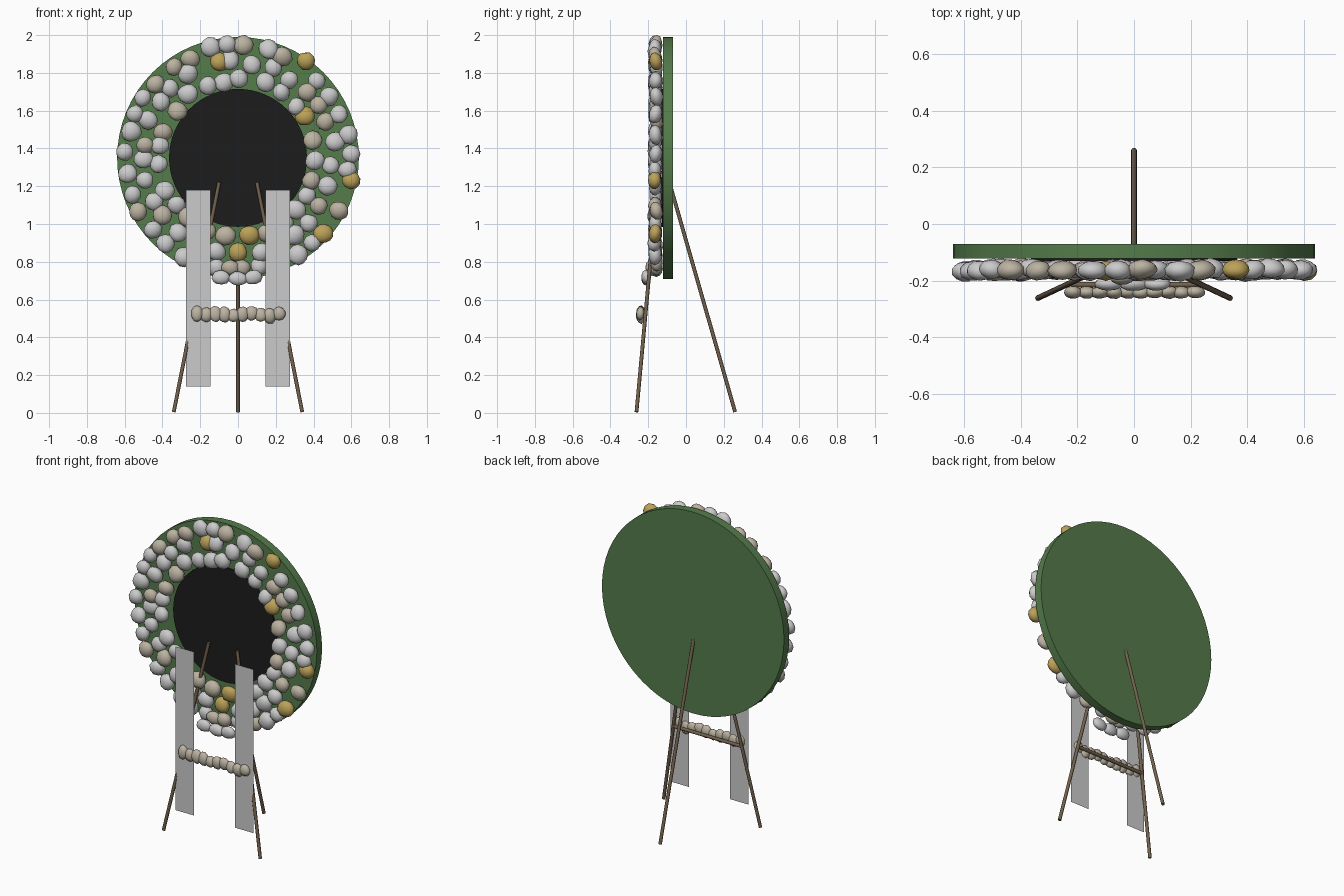
import bpy, bmesh, math, random
from mathutils import Vector, Matrix

random.seed(7)
cube = bpy.data.objects.get("Cube")
if cube:
    bpy.data.objects.remove(cube, do_unlink=True)


def material(name, rgb):
    mat = bpy.data.materials.new(name)
    mat.use_nodes = True
    mat.diffuse_color = (*rgb, 1)
    bsdf = mat.node_tree.nodes["Principled BSDF"]
    bsdf.inputs["Base Color"].default_value = (*rgb, 1)
    bsdf.inputs["Roughness"].default_value = 0.8
    return mat


GREEN = material("foliage_green", (0.09, 0.2, 0.07))
BLACK = material("black_cloth", (0.012, 0.012, 0.012))
WOOD = material("brown_wood", (0.17, 0.12, 0.075))
CREAM = material("cream_petal", (0.5, 0.45, 0.36))
GOLD = material("gold_petal", (0.5, 0.36, 0.1))


def finish(bm, name, mat=None, angle=None):
    mesh = bpy.data.meshes.new(name)
    bm.to_mesh(mesh)
    bm.free()
    obj = bpy.data.objects.new(name, mesh)
    bpy.context.collection.objects.link(obj)
    if mat:
        mesh.materials.append(mat)
    if angle:
        bpy.ops.object.select_all(action="DESELECT")
        obj.select_set(True)
        bpy.context.view_layer.objects.active = obj
        bpy.ops.object.shade_smooth_by_angle(angle=math.radians(angle))
    return obj


def rod(name, a, b, radius, mat, sides=12):
    a, b = Vector(a), Vector(b)
    axis = b - a
    turn = axis.to_track_quat("Z", "Y").to_matrix().to_4x4()
    bm = bmesh.new()
    bmesh.ops.create_cone(bm, cap_ends=True, segments=sides, radius1=radius,
                          radius2=radius, depth=axis.length,
                          matrix=Matrix.Translation((a + b) / 2) @ turn)
    return finish(bm, name, mat, 40)


# Round backing and dark centre
MID = 1.35
rod("backing_disc", (0, -0.07, MID), (0, -0.122, MID), 0.64, GREEN, 64)
rod("centre_cloth", (0, -0.12, MID), (0, -0.13, MID), 0.365, BLACK, 64)

# Tripod stand with crossbar
for side, label in ((1, "left"), (-1, "right")):
    rod("front_leg_" + label, (side * 0.34, -0.262, 0.005),
        (side * 0.1, -0.15, 1.22), 0.01, WOOD)
rod("back_leg", (0, 0.26, 0.005), (0, -0.085, 1.21), 0.01, WOOD)
rod("crossbar", (-0.235, -0.215, 0.51), (0.235, -0.215, 0.51), 0.01, WOOD)

# Hanging ribbons
for side, label in ((1, "left"), (-1, "right")):
    bm = bmesh.new()
    edges = [0.145, 0.21, 0.275]
    low = [bm.verts.new((side * x, -0.237, 0.14)) for x in edges]
    high = [bm.verts.new((side * x, -0.237, 1.18)) for x in edges]
    for i in range(2):
        bm.faces.new((low[i], low[i + 1], high[i + 1], high[i]))
    bmesh.ops.recalc_face_normals(bm, faces=bm.faces)
    finish(bm, "ribbon_" + label)

# One mesh of lumpy blossoms per colour
heads = {"white": bmesh.new(), "cream": bmesh.new(), "gold": bmesh.new()}


def blossom(kind, centre, size):
    spin = Matrix.Rotation(random.uniform(0, math.tau), 4, "Y")
    tilt = Matrix.Rotation(random.uniform(-0.2, 0.2), 4, "X")
    roll = Matrix.Rotation(random.uniform(0, math.tau), 4, (1, 1, 0))
    place = Matrix.Translation(centre) @ tilt @ Matrix.Diagonal((*size, 1)) @ spin @ roll
    new = bmesh.ops.create_icosphere(heads[kind], subdivisions=2, radius=1)["verts"]
    lumps = [Vector([random.gauss(0, 1) for _ in "xyz"]).normalized() for _ in range(5)]
    for v in new:
        bump = max(v.co.normalized().dot(d) for d in lumps)
        v.co = place @ (v.co * (0.9 + 0.14 * max(bump, 0) ** 3))


# Three staggered rings of blossoms
spots = []
for radius, count in ((0.595, 35), (0.508, 29), (0.42, 25)):
    start = random.random()
    for i in range(count):
        a = math.tau * (i + start + random.uniform(-0.2, 0.2)) / count
        r = radius + random.uniform(-0.015, 0.012)
        spots.append([r * math.cos(a), MID + r * math.sin(a), "white"])

# Gold accents replace the nearest blossoms
for x, z in ((-0.1, 1.86), (0.36, 1.86), (0.355, 1.57), (0.6, 1.23),
             (0.45, 0.95), (0.06, 0.94), (0, 0.85)):
    near = min((s for s in spots if s[2] == "white"),
               key=lambda s: math.hypot(s[0] - x, s[1] - z))
    near[:] = [x, z, "gold"]

for x, z, kind in spots:
    if kind == "white" and random.random() < 0.22:
        kind = "cream"
    s = random.uniform(0.049, 0.057)
    y = random.uniform(-0.168, -0.156)
    blossom(kind, (x, y, z), (s, 0.036, s))

# Small cluster below the wreath
for x in (-0.09, 0, 0.08):
    blossom("white", (x, -0.212, 0.71 + abs(x) * 0.1), (0.053, 0.026, 0.04))
blossom("cream", (-0.04, -0.185, 0.77), (0.05, 0.03, 0.045))

# Garland along the crossbar
for i in range(10):
    s = random.uniform(0.036, 0.046)
    blossom("cream", (-0.215 + i * 0.048, -0.242, 0.52 + random.uniform(-0.008, 0.008)),
            (0.036, 0.023, s))

for kind, mat in (("white", None), ("cream", CREAM), ("gold", GOLD)):
    finish(heads[kind], kind + "_blossoms", mat, 60)
